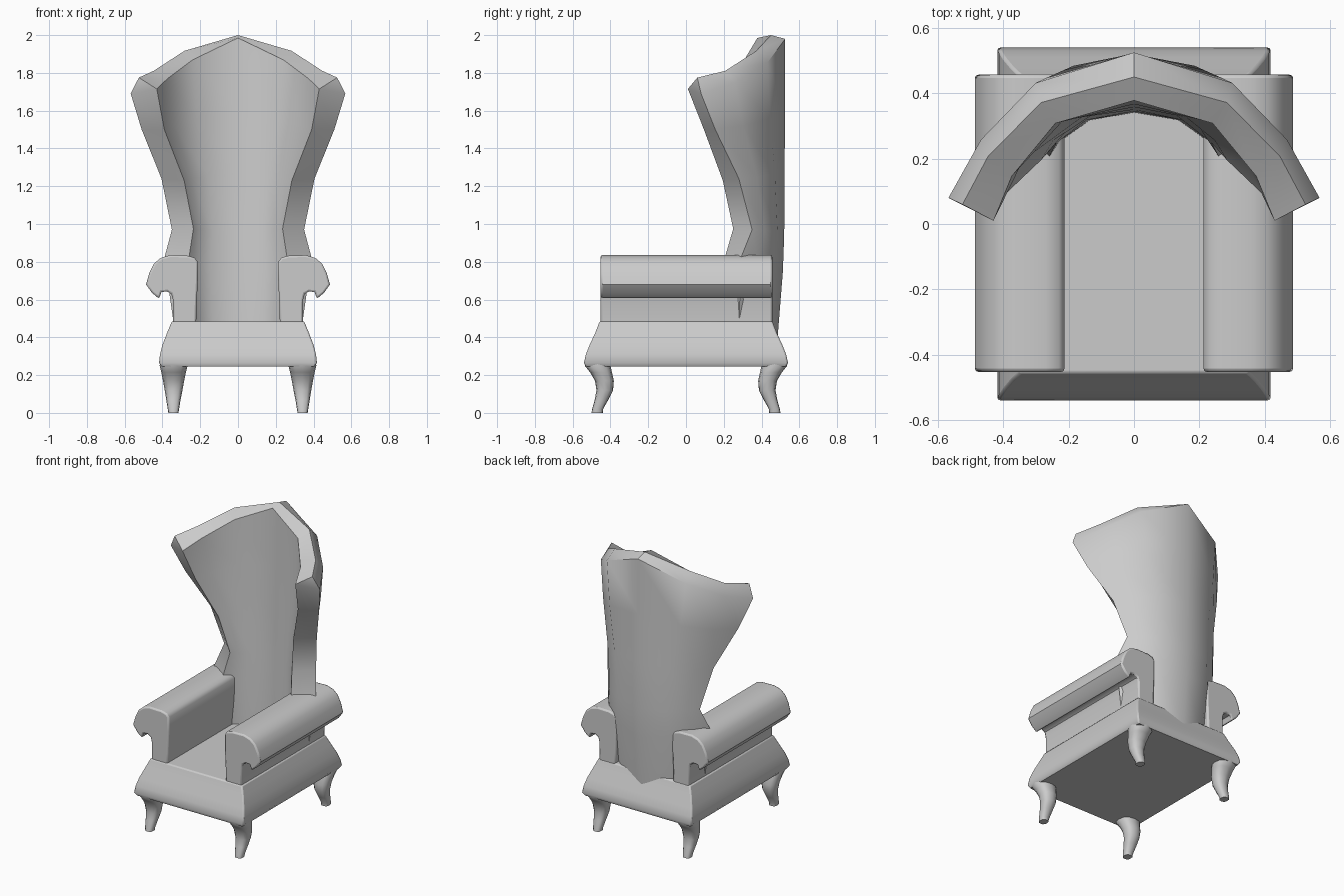
import bpy, bmesh, math

if "Cube" in bpy.data.objects:
    bpy.data.objects.remove(bpy.data.objects["Cube"])


def loft(name, rings, angle=40, bevel=0.0):
    """Skin closed rings of points, cap both ends, shade smooth by angle."""
    bm = bmesh.new()
    rows = [[bm.verts.new(p) for p in ring] for ring in rings]
    n = len(rows[0])
    for a, b in zip(rows, rows[1:]):
        for i in range(n):
            j = (i + 1) % n
            bm.faces.new((a[i], a[j], b[j], b[i]))
    bm.faces.new(rows[0])
    if len({tuple(p) for p in rings[-1]}) == n:   # skip cap when the ring is pinched shut
        bm.faces.new(rows[-1])
    bmesh.ops.remove_doubles(bm, verts=bm.verts, dist=1e-4)
    bmesh.ops.recalc_face_normals(bm, faces=bm.faces)
    mesh = bpy.data.meshes.new(name)
    bm.to_mesh(mesh)
    bm.free()
    ob = bpy.data.objects.new(name, mesh)
    bpy.context.collection.objects.link(ob)
    bpy.ops.object.select_all(action='DESELECT')
    ob.select_set(True)
    bpy.context.view_layer.objects.active = ob
    bpy.ops.object.shade_smooth_by_angle(angle=math.radians(angle))
    if bevel:
        m = ob.modifiers.new("soft_edges", 'BEVEL')
        m.width, m.segments = bevel, 2
        m.limit_method, m.angle_limit = 'ANGLE', math.radians(65)
    return ob


# Flared seat base
base = [(.405, .53, .245), (.418, .54, .265), (.413, .53, .31), (.40, .51, .36),
        (.375, .48, .425), (.35, .457, .485)]
loft("seat_base", [[(-x, -y, z), (x, -y, z), (x, y, z), (-x, y, z)] for x, y, z in base],
     bevel=.008)

# Rolled arms: one profile run front to back
arm = [(.222, .44), (.22, .55), (.213, .70), (.213, .80), (.23, .822), (.27, .833),
       (.36, .835), (.41, .82), (.445, .79), (.47, .74), (.487, .68), (.455, .635),
       (.418, .605), (.405, .64), (.375, .643), (.353, .63), (.345, .60), (.343, .44)]
for side, s in (("left", -1), ("right", 1)):
    loft("arm_" + side, [[(s * x, y, z) for x, z in arm] for y in (-.453, .457)], bevel=.01)

# Curved legs: y, half depth, half width, x centre, z
leg = [(.470, .030, .027, .342, 0), (.468, .029, .030, .342, .02), (.447, .036, .038, .342, .07),
       (.430, .044, .047, .341, .12), (.432, .050, .056, .341, .17), (.450, .058, .065, .341, .215),
       (.468, .068, .074, .341, .25), (.468, .066, .070, .338, .29)]
for end, f in (("front", -1), ("back", 1)):
    for side, s in (("left", -1), ("right", 1)):
        rings = []
        for y, d, w, x, z in leg:
            ring = []
            for k in range(12):
                a = math.tau * k / 12
                c, q = math.cos(a), math.sin(a)
                ring.append((s * (x + w * math.copysign(abs(c) ** .8, c)),
                             f * (y + d * math.copysign(abs(q) ** .8, q)), z))
            rings.append(ring)
        loft(f"{end}_leg_{side}", rings, angle=60)


# Winged back: each arc runs from the centre to the wing edge
def arc(centre, edge, fx, fy, fz):
    yc, zc = centre
    x, y, z = edge
    half = [(x * a, yc + (y - yc) * b, zc + (z - zc) * c) for a, b, c in zip(fx, fy, fz)]
    return [(-p, q, r) for p, q, r in reversed(half[1:])] + half


FX_OUT, FY_OUT = (0, .53, .825, 1), (0, .21, .60, 1)
FX_IN, FY_IN = (0, .56, .87, 1), (0, .19, .63, 1)
FZ = (0, .43, .80, 1)
# outer edge, inner edge, outer centre (y, z), inner centre (y, z)
levels = [
    ((.33, .28, .40), (.24, .22, .40), (.485, .40), (.34, .40)),
    ((.39, .29, .82), (.26, .205, .82), (.513, .75), (.345, .75)),
    ((.35, .35, .97), (.236, .25, .975), (.52, .95), (.35, .95)),
    ((.405, .28, 1.24), (.285, .195, 1.23), (.522, 1.27), (.358, 1.27)),
    ((.51, .155, 1.50), (.39, .095, 1.50), (.524, 1.60), (.367, 1.60)),
    ((.568, .08, 1.69), (.43, .01, 1.715), (.525, 1.98), (.378, 1.985)),
]
rings = [arc(oc, oe, FX_OUT, FY_OUT, FZ) + arc(ic, ie, FX_IN, FY_IN, FZ)[::-1]
         for oe, ie, oc, ic in levels]
# Rounded crest closing the top rim
crest = arc((.45, 2.0), (.525, .06, 1.775), (0, .54, .85, 1), (0, .20, .62, 1), (0, .37, .84, 1))
rings.append(crest + crest[::-1])
loft("winged_back", rings, angle=40)
